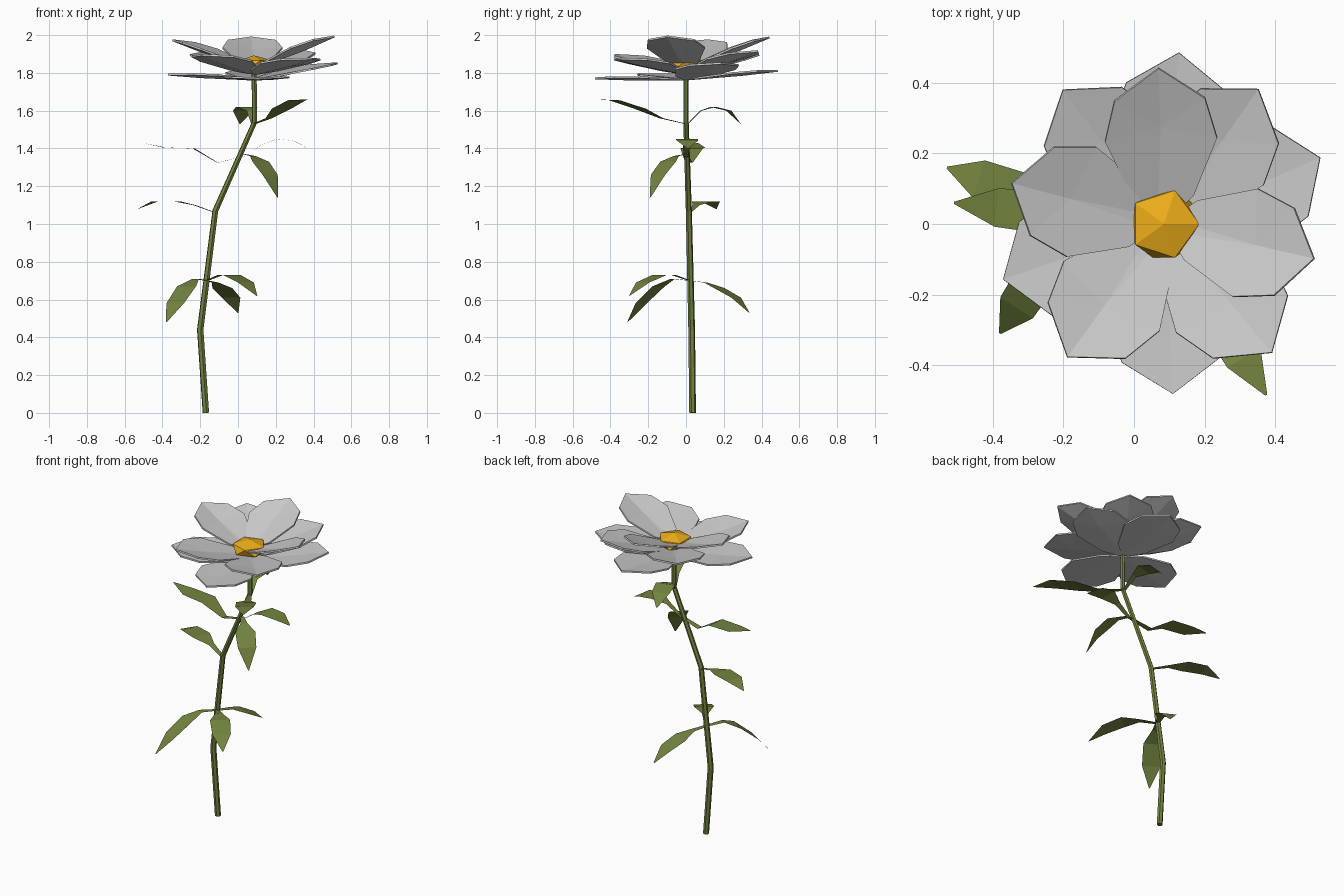
import bpy, bmesh
from math import radians, cos, sin
from mathutils import Vector

if "Cube" in bpy.data.objects:
    bpy.data.objects.remove(bpy.data.objects["Cube"])


def material(name, color):
    m = bpy.data.materials.new(name)
    m.diffuse_color = color
    m.use_nodes = True
    m.node_tree.nodes["Principled BSDF"].inputs["Base Color"].default_value = m.diffuse_color
    return m


def add_mesh(name, verts, faces, mat=None):
    me = bpy.data.meshes.new(name)
    me.from_pydata(verts, [], faces)
    ob = bpy.data.objects.new(name, me)
    bpy.context.collection.objects.link(ob)
    if mat:
        me.materials.append(mat)
    return ob


green = material("leaf_green", (0.17, 0.23, 0.05, 1))
yellow = material("centre_yellow", (0.85, 0.42, 0.01, 1))
CX = 0.085

# Stem: bent six-sided tube
cu = bpy.data.curves.new("stem", 'CURVE')
cu.dimensions = '3D'
cu.bevel_depth = 0.018
cu.bevel_resolution = 1
cu.use_fill_caps = True
path = [(-0.17, 0.035, 0, 1), (-0.2, 0.03, 0.44, 1), (-0.12, 0.015, 1.07, 0.9),
        (0.088, 0, 1.54, 0.8), (CX, 0, 1.82, 0.8)]
sp = cu.splines.new('POLY')
sp.points.add(len(path) - 1)
for p, (x, y, z, r) in zip(sp.points, path):
    p.co = (x, y, z, 1)
    p.radius = r
sp.use_smooth = False
cu.materials.append(green)
bpy.context.collection.objects.link(bpy.data.objects.new("stem", cu))

# Flower centre: flattened icosahedron
bpy.ops.mesh.primitive_ico_sphere_add(subdivisions=1, radius=0.112, location=(CX, 0, 1.842))
centre = bpy.context.object
centre.name = "flower_centre"
centre.scale = (1, 1, 0.45)
centre.data.materials.append(yellow)


# Petals: cupped low-poly blades with a sunken middle point
def petal(name, angle, length, z0, z1, cup):
    outline = [(0.02, -0.035), (0.19, -0.20), (0.2, -0.22)]
    outline = [(0.03, 0.04, 0), (0.18, 0.2, .3), (0.54, 0.36, 1), (0.8, 0.29, 1), (1, 0, .5)]
    pts = outline + [(u, -v, c) for u, v, c in outline[-2::-1]] + [(0.62, 0, 0)]
    a = radians(angle)
    verts = []
    for u, v, c in pts:
        r, w = u * length, v * length
        verts.append((CX + r * cos(a) - w * sin(a), r * sin(a) + w * cos(a),
                      z0 + (z1 - z0) * u + c * cup))
    # mid point 9; base fan then outer fan
    faces = [(8, 0, 9)[::-1], (0, 9, 2, 1)[::1], (2, 9, 3), (3, 9, 4),
             (4, 9, 5), (5, 9, 6), (6, 9, 8, 7)]
    ob = add_mesh(name, verts, faces)
    bm = bmesh.new()
    bm.from_mesh(ob.data)
    bmesh.ops.recalc_face_normals(bm, faces=bm.faces)
    if sum(f.normal.z for f in bm.faces) < 0:
        bmesh.ops.reverse_faces(bm, faces=bm.faces)
    bm.to_mesh(ob.data)
    bm.free()
    s = ob.modifiers.new("thickness", 'SOLIDIFY')
    s.thickness = 0.01


layers = {
    "upper": (1.83, 0.025, [(92, .44, 1.98), (165, .445, 1.965), (-13, .435, 1.985)]),
    "middle": (1.80, 0.02, [(127, .475, 1.9), (55, .465, 1.91), (-50, .475, 1.87), (-126, .465, 1.89)]),
    "lower": (1.77, 0.012, [(85, .487, 1.81), (23, .48, 1.85), (-87, .482, 1.77), (199, .482, 1.79)]),
}
for layer, (z0, cup, petals) in layers.items():
    for i, (ang, ln, z1) in enumerate(petals):
        petal(f"{layer}_petal_{i + 1}", ang, ln, z0, z1, cup)


# Leaves: flat ribbons, (start, tip xy, heights at the five stations)
stations = [0, 0.27, 0.5, 0.78, 1]
widths = [0.012, 0.02, 0.06, 0.055, 0.003]


def leaf(name, start, tip, heights):
    s, t = Vector(start), Vector(tip)
    d = t - s
    n = Vector((-d.y, d.x)).normalized()
    verts = []
    for f, w, z in zip(stations, widths, heights):
        for side in (-1, 1):
            p = s + d * f + n * w * side
            verts.append((p.x, p.y, z))
    add_mesh(name, verts, [(i, i + 2, i + 3, i + 1) for i in range(0, 8, 2)], green)


leaves = [
    ((-.165, .02), (-.38, -.31), (.70, .71, .67, .58, .48)),
    ((-.165, .02), (0, .335), (.70, .69, .66, .61, .53)),
    ((-.165, .02), (.10, -.30), (.70, .73, .73, .69, .62)),
    ((-.12, .015), (-.53, .16), (1.06, 1.10, 1.12, 1.12, 1.08)),
    ((.04, .0), (-.51, .06), (1.36, 1.325, 1.40, 1.405, 1.43)),
    ((.04, .0), (.37, .01), (1.36, 1.42, 1.45, 1.44, 1.40)),
    ((.03, .0), (.21, -.19), (1.37, 1.36, 1.33, 1.26, 1.14)),
    ((.085, .0), (.375, -.485), (1.53, 1.56, 1.61, 1.655, 1.66)),
    ((.085, .0), (.01, .29), (1.52, 1.60, 1.62, 1.60, 1.53)),
]
for i, args in enumerate(leaves):
    leaf(f"leaf_{i + 1}", *args)
